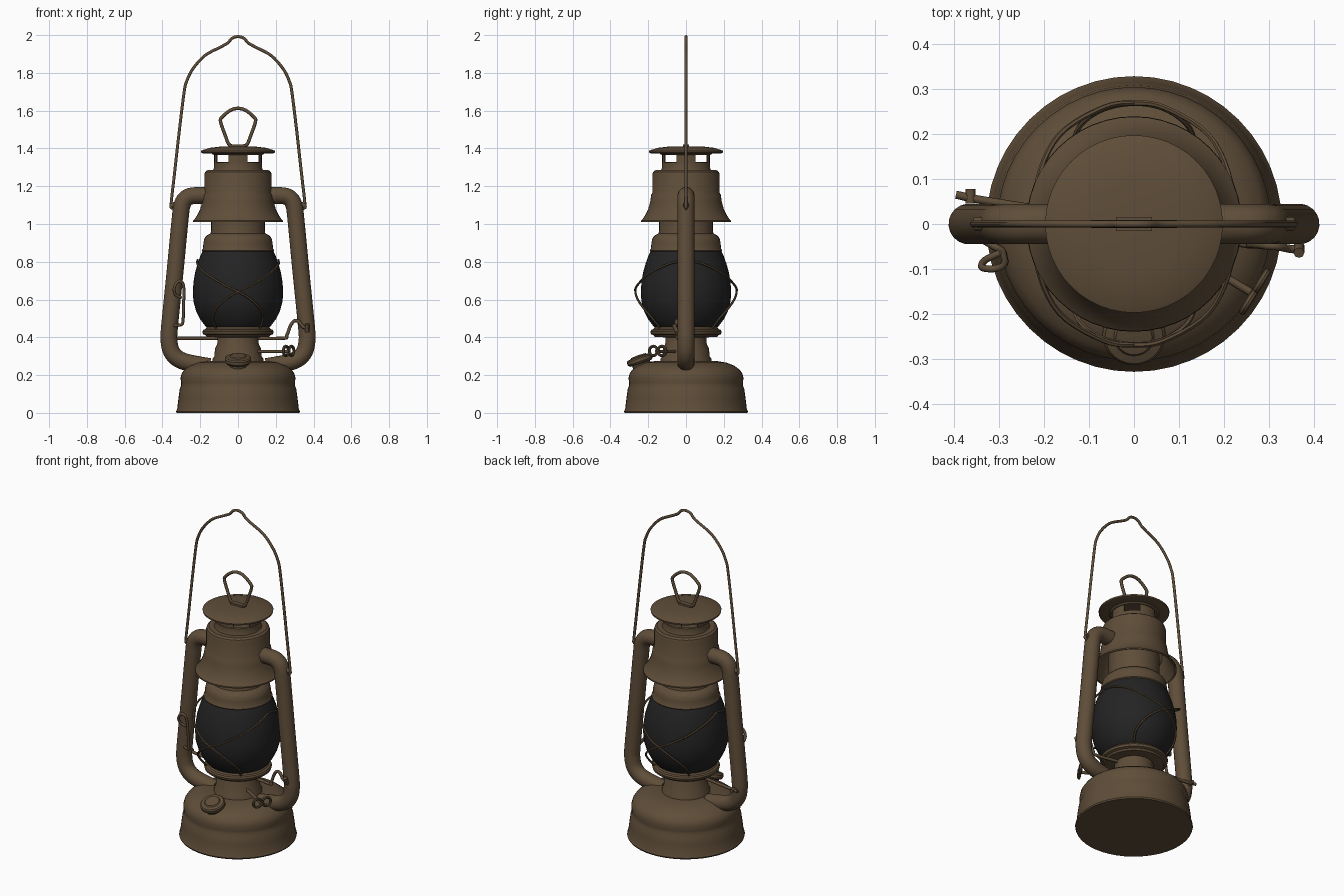
import bpy, bmesh, math
from mathutils import Vector, Matrix

if "Cube" in bpy.data.objects:
    bpy.data.objects.remove(bpy.data.objects["Cube"])


def material(name, rgb):
    m = bpy.data.materials.new(name)
    m.diffuse_color = (*rgb, 1)
    m.use_nodes = True
    m.node_tree.nodes["Principled BSDF"].inputs["Base Color"].default_value = m.diffuse_color
    return m


BROWN = material("aged_brown_metal", (0.114, 0.075, 0.041))
BLACK = material("dark_glass", (0.017, 0.017, 0.017))


def finish(name, bm, mat=BROWN, angle=35, matrix=None):
    bmesh.ops.remove_doubles(bm, verts=bm.verts, dist=1e-5)
    bmesh.ops.recalc_face_normals(bm, faces=bm.faces)
    if matrix:
        bm.transform(matrix)
    me = bpy.data.meshes.new(name)
    bm.to_mesh(me)
    bm.free()
    me.materials.append(mat)
    for p in me.polygons:
        p.use_smooth = True
    me.set_sharp_from_angle(angle=math.radians(angle))
    ob = bpy.data.objects.new(name, me)
    bpy.context.collection.objects.link(ob)
    return ob


def lathe(name, profile, mat=BROWN, steps=48, closed=False, matrix=None):
    """Spin an (r, z) profile about z; closed joins its last point to its first."""
    bm = bmesh.new()
    vs = [bm.verts.new((r, 0, z)) for r, z in profile]
    es = [bm.edges.new(p) for p in zip(vs, vs[1:])]
    if closed:
        es.append(bm.edges.new((vs[-1], vs[0])))
    bmesh.ops.spin(bm, geom=vs + es, cent=(0, 0, 0), axis=(0, 0, 1),
                   angle=math.tau, steps=steps, use_merge=True)
    return finish(name, bm, mat, matrix=matrix)


def smooth_path(pts, n=5):
    """Catmull-Rom interpolation through the points."""
    p = [Vector(q) for q in pts]
    p = [2 * p[0] - p[1]] + p + [2 * p[-1] - p[-2]]
    out = []
    for a, b, c, d in zip(p, p[1:], p[2:], p[3:]):
        for i in range(n):
            t = i / n
            out.append(0.5 * (2 * b + (c - a) * t + (2 * a - 5 * b + 4 * c - d) * t * t
                              + (3 * b - a - 3 * c + d) * t ** 3))
    return out + [p[-2]]


def tube(name, pts, radius, sides=8, n=5):
    """Sweep a round section along a smoothed path, with capped ends."""
    path = smooth_path(pts, n)
    bm = bmesh.new()
    rings, normal = [], None
    for i, c in enumerate(path):
        t = (path[min(i + 1, len(path) - 1)] - path[max(i - 1, 0)]).normalized()
        if normal is None:
            normal = t.orthogonal()
        normal = (normal - t * normal.dot(t)).normalized()
        side = t.cross(normal)
        rings.append([bm.verts.new(c + radius * (normal * math.cos(a) + side * math.sin(a)))
                      for a in (math.tau * k / sides for k in range(sides))])
    for r, s in zip(rings, rings[1:]):
        for k in range(sides):
            j = (k + 1) % sides
            bm.faces.new((r[k], r[j], s[j], s[k]))
    bm.faces.new(rings[0])
    bm.faces.new(rings[-1])
    return finish(name, bm, angle=50)


def ring_profile(major, minor, n=8):
    return [(major + minor * math.cos(math.tau * k / n), minor * math.sin(math.tau * k / n))
            for k in range(n)]


def mirrored(half):
    """Complete a symmetric path whose last point lies on x = 0."""
    return half + [(-x, y, z) for x, y, z in reversed(half[:-1])]


# Fuel tank
lathe("fuel_tank", [(0, 0), (.325, 0), (.328, .008), (.322, .02), (.315, .08), (.308, .13),
                    (.301, .145), (.302, .16), (.304, .185), (.299, .208), (.285, .228),
                    (.255, .25), (.215, .266), (.16, .275), (0, .28)])

# Burner body, plate and globe seat
lathe("burner", [(0, .26), (.135, .262), (.135, .285), (.125, .30), (.122, .34), (.11, .365),
                 (.108, .40), (.165, .402), (.172, .412), (.186, .417), (.189, .43),
                 (.184, .44), (.172, .444), (.165, .455), (0, .455)])

# Globe
lathe("globe", [(0, .44), (.152, .44), (.175, .462), (.2, .495), (.222, .54), (.236, .59),
                (.239, .64), (.236, .69), (.228, .74), (.214, .79), (.198, .835),
                (.186, .86), (0, .86)], BLACK)

# Collar above the globe
lathe("globe_collar", [(0, .852), (.186, .852), (.192, .86), (.186, .869), (.183, .90),
                       (.178, .925), (.162, .942), (.145, .95), (.142, .965), (.142, 1.1),
                       (0, 1.1)])

# Flared hood, open underneath
lathe("hood", [(.238, 1.01), (.238, 1.018), (.23, 1.026), (.214, 1.05), (.2, 1.08), (.19, 1.115),
               (.184, 1.155), (.178, 1.165), (.178, 1.262), (.174, 1.276), (.162, 1.285),
               (0, 1.285), (0, 1.27), (.165, 1.265), (.168, 1.16), (.18, 1.11),
               (.205, 1.05), (.23, 1.012)])

# Chimney neck, with four posts leaving openings between them
lathe("chimney_neck", [(0, 1.28), (.135, 1.28), (.128, 1.295), (.128, 1.325), (.118, 1.328),
                       (.118, 1.295), (0, 1.295)])
for i in range(4):
    bm = bmesh.new()
    vs = [bm.verts.new((r, 0, z)) for r, z in
          ((.118, 1.32), (.126, 1.32), (.126, 1.378), (.118, 1.378))]
    f = bm.faces.new(vs)
    start = Matrix.Rotation(math.radians(90 * i - 24), 3, 'Z')
    bmesh.ops.rotate(bm, verts=vs, cent=(0, 0, 0), matrix=start)
    dup = bm.faces.new([bm.verts.new(v.co) for v in vs])
    bmesh.ops.spin(bm, geom=[f], cent=(0, 0, 0), axis=(0, 0, 1),
                   angle=math.radians(48), steps=6)
    finish(f"chimney_post_{i + 1}", bm)

# Chimney cap
lathe("chimney_cap", [(0, 1.366), (.13, 1.366), (.14, 1.374), (.186, 1.374), (.196, 1.378),
                      (.197, 1.387), (.188, 1.391), (.15, 1.403), (.1, 1.409), (0, 1.412)])

# Lifting ring and its clip on the cap
tube("cap_ring", mirrored([(.03, 0, 1.412), (.05, 0, 1.425), (.068, 0, 1.47), (.092, 0, 1.54),
                           (.085, 0, 1.565), (.04, 0, 1.602), (0, 0, 1.612)]), .009)
bm = bmesh.new()
bmesh.ops.create_cube(bm, size=1, matrix=Matrix.Translation((0, 0, 1.413))
                      @ Matrix.Diagonal((.08, .03, .018, 1)))
finish("cap_ring_clip", bm)

# Side air tubes, and the ears that hold the handle
for s, side in ((1, "right"), (-1, "left")):
    tube(f"air_tube_{side}", [(s * x, 0, z) for x, z in (
        (.14, 1.15), (.235, 1.15), (.275, 1.135), (.296, 1.10), (.306, 1.03), (.334, .74),
        (.363, .45), (.365, .38), (.352, .325), (.318, .287), (.26, .265), (.15, .245))],
        .045, sides=20, n=5)
    tube(f"handle_ear_{side}", [(s * .30, 0, 1.115), (s * .352, 0, 1.095)], .016, n=1)

# Carrying handle
tube("handle", mirrored([(.31, 0, 1.085), (.352, 0, 1.085), (.353, 0, 1.12), (.337, 0, 1.26),
                         (.31, 0, 1.5), (.285, 0, 1.70), (.272, 0, 1.755), (.24, 0, 1.82),
                         (.175, 0, 1.892), (.09, 0, 1.938), (.055, 0, 1.958), (.03, 0, 1.984),
                         (0, 0, 1.992)]), .008)

# Globe guard wires: two crossing on the front and two on the back
for f in (1, -1):
    for s in (1, -1):
        pts = []
        for a, z, r in ((2, .81, .214), (25, .785, .235), (50, .735, .258), (75, .675, .267),
                        (90, .642, .268), (105, .60, .264), (118, .55, .25),
                        (127, .50, .222), (130, .45, .182)):
            a = math.radians(a)
            pts.append((s * r * math.cos(a), -f * r * math.sin(a), z))
        tube(f"guard_wire_{'front' if f > 0 else 'back'}_{'a' if s > 0 else 'b'}",
             pts, .006, sides=6)

# Fuel filler cap, tilted forwards
lathe("filler_cap", [(0, -.07), (.045, -.07), (.05, -.03), (.05, -.022), (.062, -.02), (.07, -.01),
                     (.07, .006), (.064, .013), (.045, .016), (.04, .022), (0, .024)], steps=28,
      matrix=Matrix.Translation((0, -.245, .283)) @ Matrix.Rotation(math.radians(19), 4, 'X'))

# Globe lifting lever across the lantern, with its end knob
tube("lift_lever", [(-.395, .065, .395), (-.32, .05, .395), (0, 0, .395), (.235, -.042, .395),
                    (.258, -.045, .41), (.275, -.046, .455), (.295, -.048, .485),
                    (.32, -.05, .485), (.345, -.055, .455), (.375, -.058, .45)], .009)
tube("lever_knob", [(.366, -.048, .43), (.366, -.064, .47)], .012, n=1)
tube("lever_end", [(-.363, .045, .395), (-.363, .078, .395)], .011, n=1)

# Wire hook beside the left tube
tube("side_hook", [(-.345, -.03, .462), (-.31, -.05, .465), (-.292, -.06, .48), (-.288, -.075, .58),
                   (-.286, -.085, .65), (-.295, -.095, .69), (-.318, -.1, .695),
                   (-.338, -.095, .66), (-.33, -.08, .625), (-.30, -.065, .61)], .008)

# Wick adjuster: rod with a two-loop key
rod = Vector((.83, -.52, 0)).normalized()
across = Vector((-rod.y, rod.x, 0))
tube("wick_rod", [(.06, -.03, .325), (.16, -.092, .325), (.27, -.158, .325)], .009)
for i, s in enumerate((1, -1)):
    place = Matrix.Translation(Vector((.268, -.15, .328)) + across * s * .027) \
        @ rod.to_track_quat('Z', 'Y').to_matrix().to_4x4()
    lathe(f"wick_key_loop_{i + 1}", ring_profile(.025, .008), steps=20, closed=True, matrix=place)
